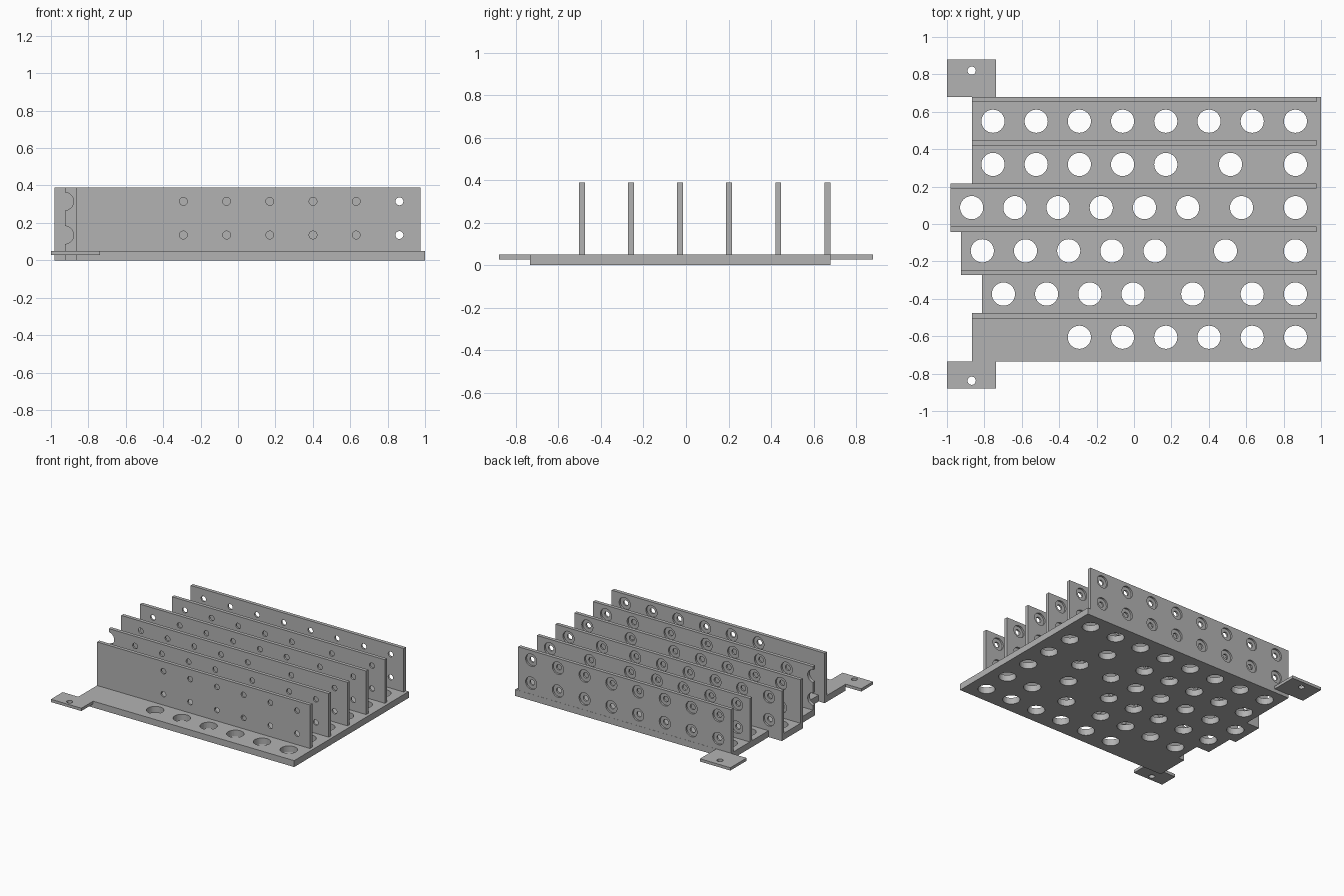
import bpy, bmesh
from mathutils import Matrix, Vector

cube = bpy.data.objects.get("Cube")
if cube:
    bpy.data.objects.remove(cube, do_unlink=True)

metal = bpy.data.materials.new("grey metal")
metal.use_nodes = True
GREY = (0.45, 0.45, 0.45, 1)
metal.diffuse_color = GREY
metal.node_tree.nodes["Principled BSDF"].inputs["Base Color"].default_value = GREY

PITCH = 0.231          # spacing of fins and of holes
BASE, TOP = 0.05, 0.39  # top of plate, top of fins
HALF = 0.014           # half a fin's thickness
BACK, FRONT = 0.68, -0.735


def make_object(name, bm):
    bmesh.ops.recalc_face_normals(bm, faces=bm.faces)
    mesh = bpy.data.meshes.new(name)
    bm.to_mesh(mesh)
    bm.free()
    mesh.materials.append(metal)
    obj = bpy.data.objects.new(name, mesh)
    bpy.context.collection.objects.link(obj)
    return obj


def slab(name, outline, z0, z1):
    """Extrude a flat outline upward."""
    bm = bmesh.new()
    face = bm.faces.new([bm.verts.new((x, y, z0)) for x, y in outline])
    side = bmesh.ops.extrude_face_region(bm, geom=[face])["geom"]
    bmesh.ops.translate(bm, vec=(0, 0, z1 - z0),
                        verts=[v for v in side if isinstance(v, bmesh.types.BMVert)])
    return make_object(name, bm)


def box(name, x0, x1, y0, y1, z0, z1):
    return slab(name, [(x0, y0), (x1, y0), (x1, y1), (x0, y1)], z0, z1)


def drill(obj, centres, radius, depth, axis="Z"):
    """Cut round holes at the centres and bake the result."""
    bm = bmesh.new()
    turn = Matrix.Rotation(1.5707963, 4, "X") if axis == "Y" else Matrix()
    for c in centres:
        bmesh.ops.create_cone(bm, cap_ends=True, segments=32, radius1=radius,
                              radius2=radius, depth=depth,
                              matrix=Matrix.Translation(Vector(c)) @ turn)
    cutter = make_object("hole_cutter", bm)
    cutter.hide_render = True
    mod = obj.modifiers.new("holes", "BOOLEAN")
    mod.operation, mod.solver, mod.object = "DIFFERENCE", "EXACT", cutter
    bpy.context.view_layer.update()
    graph = bpy.context.evaluated_depsgraph_get()
    baked = bpy.data.meshes.new_from_object(obj.evaluated_get(graph))
    obj.modifiers.clear()
    obj.data = baked
    bpy.data.objects.remove(cutter, do_unlink=True)


def run(start, count):
    return [start - PITCH * k for k in range(count)]


# Hole positions along x for each row, back to front
END = 0.863
rows = [
    run(END, 8),
    [END, 0.516] + run(0.17, 5),
    [END, 0.575] + run(0.287, 6),
    [END, 0.489] + run(0.113, 5),
    run(END, 2) + [0.314] + run(-0.005, 4),
    run(END, 6),
]
row_left = [-0.865, -0.865, -0.98, -0.925, -0.813, -0.865]
fin_y = [0.665 - PITCH * i for i in range(6)]

# Base plate with a stepped left edge that supports every fin end
outline = [(1, FRONT), (1, BACK), (row_left[0], BACK)]
for i in range(1, 6):
    a, b = row_left[i - 1], row_left[i]
    if a != b:
        y = fin_y[i] + (HALF if b < a else -HALF)
        outline += [(a, y), (b, y)]
outline.append((row_left[5], FRONT))
plate = slab("base_plate", outline, 0, BASE)
drill(plate, [(x, fin_y[i] - PITCH / 2, BASE / 2)
              for i, row in enumerate(rows) for x in row], 0.062, 0.2)

# Mounting tabs at the two left corners
for name, y0, y1, hole in (("back_tab", BACK, 0.88, 0.82),
                           ("front_tab", -0.88, FRONT, -0.838)):
    tab = box(name, -1, -0.737, y0, y1, 0.028, BASE)
    drill(tab, [(-0.868, hole, 0.04)], 0.022, 0.2)

# Upright fins, each with two lines of holes counterbored from the back
for i, (y, row) in enumerate(zip(fin_y, rows)):
    left = min(row_left[max(i - 1, 0)], row_left[i])
    fin = box(f"fin_{i + 1}", left, 0.975, y - HALF, y + HALF, BASE, TOP)
    spots = [(x, z) for x in row for z in (0.135, 0.315)]
    drill(fin, [(x, y, z) for x, z in spots], 0.021, 0.1, "Y")
    drill(fin, [(x, y + HALF, z) for x, z in spots], 0.048, HALF * 2, "Y")
    if i == 4:  # half-round notches in the end of this fin
        drill(fin, [(-0.927, y, z) for z in (0.135, 0.315)], 0.048, 0.1, "Y")
